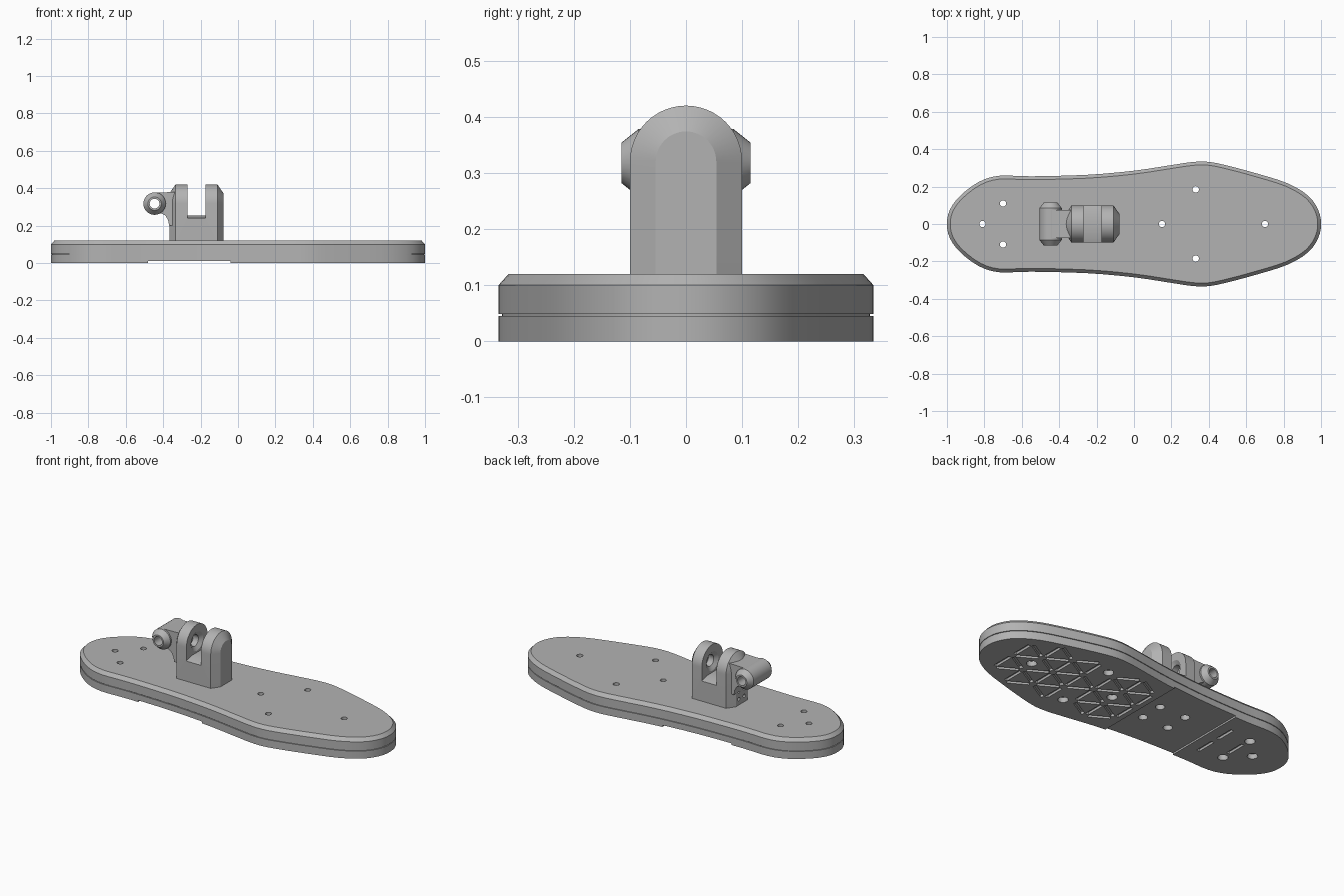
import bpy, bmesh, math
from mathutils import Vector

cube = bpy.data.objects.get("Cube")
if cube:
    bpy.data.objects.remove(cube, do_unlink=True)

grey = bpy.data.materials.new("plain_grey")
grey.use_nodes = True
grey.diffuse_color = (0.45, 0.45, 0.45, 1)
grey.node_tree.nodes["Principled BSDF"].inputs["Base Color"].default_value = (0.45, 0.45, 0.45, 1)


def loft(bm, rings):
    """Skin a stack of equal rings and cap both ends."""
    loops = [[bm.verts.new(p) for p in ring] for ring in rings]
    n = len(loops[0])
    for a, b in zip(loops, loops[1:]):
        for i in range(n):
            j = (i + 1) % n
            bm.faces.new((a[i], a[j], b[j], b[i]))
    bm.faces.new(loops[0][::-1])
    bm.faces.new(loops[-1])


def turned(axis, centre, profile, sides=32):
    """Rings of a round part: profile holds (position along axis, radius)."""
    rings = []
    for t, r in profile:
        ring = []
        for k in range(sides):
            a = math.tau * k / sides
            p = [r * math.cos(a), r * math.sin(a)]
            p.insert(axis, t)
            ring.append(Vector(centre) + Vector(p))
        rings.append(ring)
    return rings


def make(name, *parts):
    bm = bmesh.new()
    for rings in parts:
        loft(bm, rings)
    bmesh.ops.recalc_face_normals(bm, faces=bm.faces)
    mesh = bpy.data.meshes.new(name)
    bm.to_mesh(mesh)
    bm.free()
    mesh.materials.append(grey)
    ob = bpy.data.objects.new(name, mesh)
    bpy.context.collection.objects.link(ob)
    return ob


def activate(ob):
    bpy.ops.object.select_all(action='DESELECT')
    ob.select_set(True)
    bpy.context.view_layer.objects.active = ob


def cut(target, *parts):
    cutter = make("cutter", *parts)
    cutter.hide_render = True
    mod = target.modifiers.new("cut", 'BOOLEAN')
    mod.operation = 'DIFFERENCE'
    mod.solver = 'EXACT'
    mod.object = cutter
    activate(target)
    bpy.ops.object.modifier_apply(modifier=mod.name)
    bpy.data.objects.remove(cutter, do_unlink=True)


# Foot outline: half profile from heel to toe, smoothed and mirrored
half = [(-1, 0), (-.985, .075), (-.93, .15), (-.83, .225), (-.72, .258), (-.55, .255),
        (-.25, .263), (0, .285), (.2, .315), (.31, .331), (.39, .333), (.48, .317),
        (.65, .272), (.82, .218), (.93, .152), (.985, .075), (1, 0)]
ctrl = [Vector(p) for p in half + [(x, -y) for x, y in half[-2:0:-1]]]
outline = []
for i in range(len(ctrl)):
    a, b, c, d = (ctrl[(i + k) % len(ctrl)] for k in (-1, 0, 1, 2))
    for t in (0, 1 / 3, 2 / 3):
        outline.append(.5 * (2 * b + (c - a) * t + (2 * a - 5 * b + 4 * c - d) * t ** 2
                             + (3 * b - a - 3 * c + d) * t ** 3))


def foot_ring(z, inset):
    ring = []
    for i, p in enumerate(outline):
        tangent = (outline[(i + 1) % len(outline)] - outline[i - 1]).normalized()
        q = p + Vector((tangent.y, -tangent.x)) * inset
        ring.append(Vector((q.x, q.y, z)))
    return ring


def inside(p, margin):
    """True when p is at least margin within the foot outline."""
    hit = False
    for i, a in enumerate(outline):
        b = outline[i - 1]
        if (a - p).length < margin:
            return False
        if (a.y > p.y) != (b.y > p.y):
            if p.x < (b.x - a.x) * (p.y - a.y) / (b.y - a.y) + a.x:
                hit = not hit
    return hit


sole = make("sole", [foot_ring(0, 0), foot_ring(.045, 0), foot_ring(.045, .006), foot_ring(.049, .006)])
plate = make("foot_plate", [foot_ring(.049, 0), foot_ring(.1, 0), foot_ring(.12, .018)])

# Screw holes through both layers, wider at the underside
screws = [Vector(p) for p in [(-.81, 0), (-.7, .11), (-.7, -.11), (.15, 0),
                              (.33, .185), (.33, -.185), (.7, 0)]]
mount_screws = [Vector((x, y)) for x in (-.29, -.12) for y in (-.07, .07)]
cut(plate, *[turned(2, (*p, 0), [(.04, .017), (.13, .017)], 20) for p in screws])
cut(sole, *[turned(2, (*p, 0), [(-.02, .028), (.03, .028), (.03, .017), (.06, .017)], 20) for p in screws],
    *[turned(2, (*p, 0), [(-.02, .025), (.04, .025)], 20) for p in mount_screws])


def slab(corners, z0, z1):
    return [[Vector((p[0], p[1], z)) for p in corners] for z in (z0, z1)]


# Arch recess between heel and forefoot treads
cut(sole, slab([(-.48, -.5), (-.04, -.5), (-.04, .5), (-.48, .5)], -.02, .01))

# Tread: short slots along the edges of a triangular lattice
side = .16
grooves = []
for row in range(-16, 17):
    for col in range(-10, 11):
        node = Vector((col * side * math.cos(math.pi / 6), (row + .5 * (col % 2)) * side))
        for degrees in (-30, 30, 90):
            d = Vector((math.cos(math.radians(degrees)), math.sin(math.radians(degrees))))
            p, q = node + d * side * .13, node + d * side * .87
            mid = (p + q) / 2
            spots = (p, mid, q)
            if not all(inside(s, .035) and not -.51 < s.x < -.01 for s in spots):
                continue
            if any((s - h).length < .05 for s in spots for h in screws):
                continue
            w = Vector((-d.y, d.x)) * .01
            grooves.append(slab([p - w, q - w, q + w, p + w], -.01, .014))
cut(sole, *grooves)


# Ankle clevis: arched block with chamfered ends
def arch(x, w):
    pts = [Vector((x, w, .11))]
    for k in range(25):
        a = math.pi * k / 24
        pts.append(Vector((x, w * math.cos(a), .32 + w * math.sin(a))))
    return pts + [Vector((x, -w, .11))]


clevis = make("ankle_clevis", [arch(-.366, .054), arch(-.334, .1), arch(-.11, .1), arch(-.078, .054)])
floor = [(-.15, .24), (-.1, .24), (-.052, .254), (.052, .254), (.1, .24), (.15, .24), (.15, .5), (-.15, .5)]
cut(clevis, [[Vector((x, y, z)) for y, z in floor] for x in (-.27, -.174)])
# Countersunk pin sockets facing into the slot
cut(clevis, turned(0, (0, 0, .32), [(-.32, .034), (-.285, .034), (-.27, .056),
                                    (-.174, .056), (-.159, .034), (-.124, .034)]))
# Four small holes in the rear face
cut(clevis, *[turned(0, (0, y, z), [(-.4, .01), (-.32, .01)], 16)
              for y in (-.025, .025) for z in (.155, .2)])

# Rear arm: web and cross barrel sharing one bore
web_side = [(-.45, .377), (-.33, .38), (-.33, .2), (-.368, .2), (-.374, .23), (-.388, .254),
            (-.41, .266), (-.45, .262)]
web = make("arm_web", [[Vector((x, y, z)) for x, z in web_side] for y in (-.075, .075)])
barrel = make("arm_barrel", turned(1, (-.446, 0, .318), [(-.115, .036), (-.085, .06),
                                                        (.085, .06), (.115, .036)]))
for part in (web, barrel):
    cut(part, turned(1, (-.446, 0, .318), [(-.15, .026), (.15, .026)]))

for part in (sole, plate, clevis, web, barrel):
    activate(part)
    bpy.ops.object.shade_smooth_by_angle(angle=math.radians(28))
